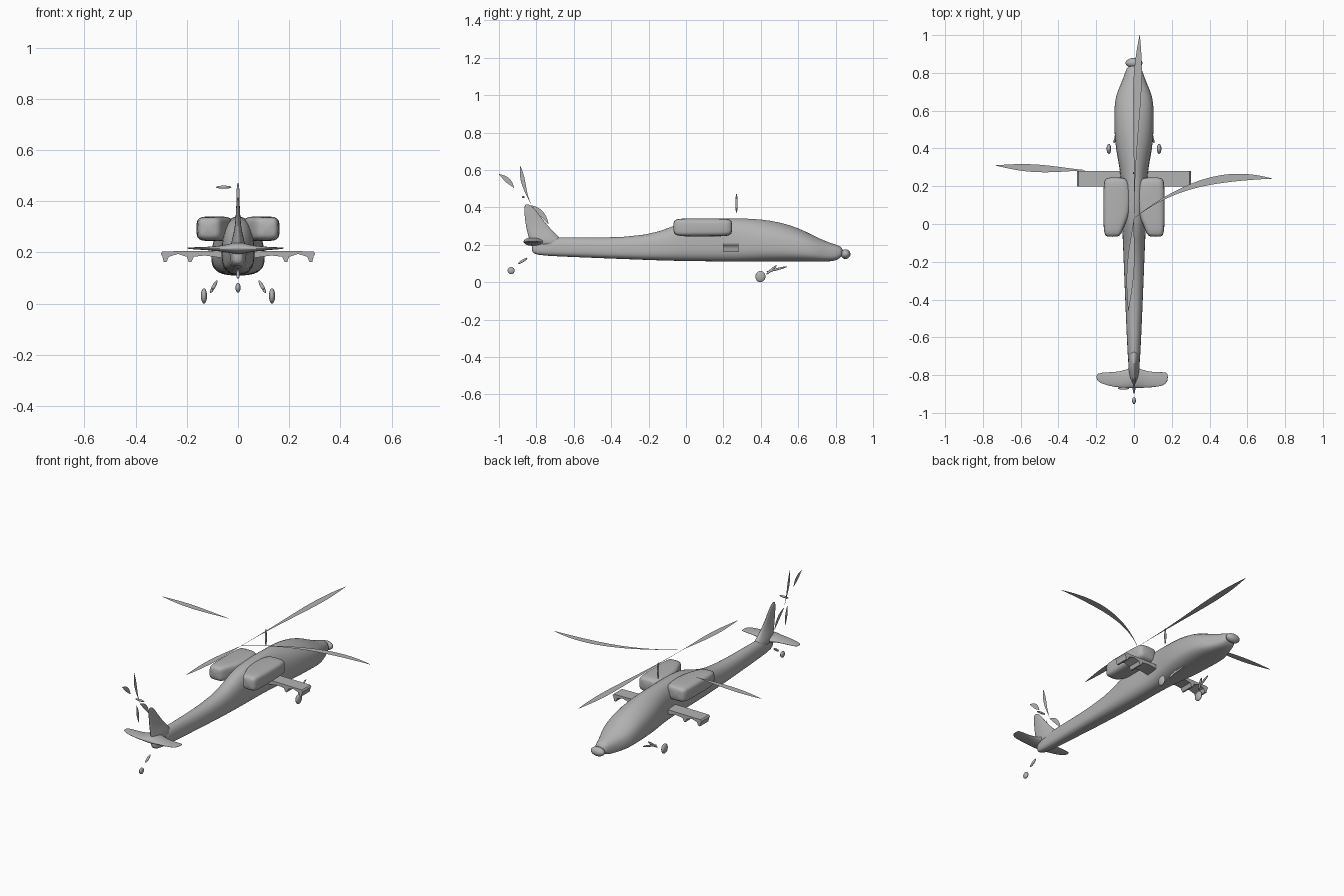
import bpy, bmesh, math
from mathutils import Vector

cube = bpy.data.objects.get("Cube")
if cube:
    bpy.data.objects.remove(cube)

grey = bpy.data.materials.new("plain grey")
grey.use_nodes = True
grey.diffuse_color = (0.45, 0.45, 0.45, 1)
grey.node_tree.nodes["Principled BSDF"].inputs["Base Color"].default_value = grey.diffuse_color


def finish(name, bm, subdiv=0, smooth=True):
    bmesh.ops.recalc_face_normals(bm, faces=bm.faces)
    mesh = bpy.data.meshes.new(name)
    bm.to_mesh(mesh)
    bm.free()
    obj = bpy.data.objects.new(name, mesh)
    bpy.context.collection.objects.link(obj)
    mesh.materials.append(grey)
    for poly in mesh.polygons:
        poly.use_smooth = smooth
    if subdiv:
        mod = obj.modifiers.new("smooth", "SUBSURF")
        mod.levels = mod.render_levels = subdiv
    return obj


def loft(name, stations, axis, power=1.0, sides=24):
    """Rings of (position, centre, half width, low, high, upper power)."""
    bm = bmesh.new()
    rings = []
    for pos, mid, half, low, high, *upper in stations:
        ring = []
        for i in range(sides):
            a = 2 * math.pi * i / sides
            c, s = math.cos(a), math.sin(a)
            p = upper[0] if upper and s > 0 else power
            u = mid + half * math.copysign(abs(c) ** p, c)
            if upper:
                # Widest line sits low on the section
                waist = low + (high - low) * 0.38
                v = waist + (high - waist if s > 0 else waist - low) * math.copysign(abs(s) ** power, s)
            else:
                v = (low + high) / 2 + (high - low) / 2 * math.copysign(abs(s) ** power, s)
            co = {"x": (pos, u, v), "y": (u, pos, v), "z": (u, v, pos)}[axis]
            ring.append(bm.verts.new(co))
        rings.append(ring)
    for r0, r1 in zip(rings, rings[1:]):
        for i in range(sides):
            j = (i + 1) % sides
            bm.faces.new((r0[i], r0[j], r1[j], r1[i]))
    bm.faces.new(rings[0])
    bm.faces.new(rings[-1])
    return finish(name, bm, 1)


def ellipsoid(name, centre, radii, direction=None):
    bm = bmesh.new()
    bmesh.ops.create_uvsphere(bm, u_segments=20, v_segments=12, radius=1)
    turn = Vector(direction).to_track_quat("Z", "Y") if direction else None
    for v in bm.verts:
        v.co = Vector(a * b for a, b in zip(v.co, radii))
        if turn:
            v.co = turn @ v.co
        v.co += Vector(centre)
    return finish(name, bm)


def strut(name, a, b, radius):
    a, b = Vector(a), Vector(b)
    ellipsoid(name, (a + b) / 2, (radius, radius, (b - a).length / 2), b - a)


def blade(name, path, half, skew, place):
    """Flat blade along a three-point curve, widest where t**skew = 0.5."""
    p0, p1, p2 = (Vector(p) for p in path)
    bm = bmesh.new()
    last, n = None, 24
    for i in range(n + 1):
        t = i / n
        c = p0 * (1 - t) ** 2 + p1 * 2 * t * (1 - t) + p2 * t * t
        d = ((p1 - p0) * (1 - t) + (p2 - p1) * t).normalized()
        off = Vector((-d.y, d.x)) * (half * math.sin(math.pi * t ** skew) + 0.001)
        pair = [bm.verts.new(place(c + off)), bm.verts.new(place(c - off))]
        if last:
            bm.faces.new((last[0], last[1], pair[1], pair[0]))
        last = pair
    finish(name, bm, 0, False)


# Fuselage with tail boom, cheeks and canopy ridge
loft("fuselage", [
    (-0.825, 0, 0.012, 0.165, 0.21, 1),
    (-0.81, 0, 0.025, 0.145, 0.225, 1),
    (-0.7, 0, 0.034, 0.138, 0.245, 1.2),
    (-0.45, 0, 0.045, 0.128, 0.235, 1),
    (-0.2, 0, 0.055, 0.118, 0.25, 1),
    (-0.08, 0, 0.06, 0.114, 0.295, 1),
    (0.02, 0, 0.065, 0.112, 0.338, 0.8),
    (0.2, 0, 0.065, 0.11, 0.342, 0.8),
    (0.3, 0, 0.077, 0.109, 0.342, 1.1),
    (0.4, 0, 0.098, 0.109, 0.338, 1.4),
    (0.5, 0, 0.106, 0.109, 0.322, 1.4),
    (0.6, 0, 0.106, 0.109, 0.292, 1.4),
    (0.68, 0, 0.1, 0.109, 0.25, 1.3),
    (0.75, 0, 0.065, 0.109, 0.217, 1),
    (0.81, 0, 0.045, 0.114, 0.198, 1),
    (0.84, 0, 0.032, 0.145, 0.185, 1)], "y", 0.75)
ellipsoid("nose_turret", (0, 0.853, 0.15), (0.045, 0.026, 0.026))

# Tail fin and stabiliser
loft("tail_fin", [
    (0.19, 0, 0.035, -0.83, -0.64),
    (0.235, 0, 0.028, -0.84, -0.67),
    (0.27, 0, 0.018, -0.85, -0.71),
    (0.31, 0, 0.011, -0.858, -0.745),
    (0.36, 0, 0.008, -0.864, -0.785),
    (0.4, 0, 0.006, -0.865, -0.815),
    (0.417, 0, 0.003, -0.86, -0.84)], "z")
loft("tail_stabiliser", [
    (-0.2, -0.81, 0.012, 0.215, 0.219),
    (-0.18, -0.815, 0.03, 0.212, 0.22),
    (-0.1, -0.825, 0.04, 0.208, 0.222),
    (-0.04, -0.82, 0.048, 0.2, 0.23),
    (0, -0.81, 0.06, 0.19, 0.245),
    (0.04, -0.82, 0.048, 0.2, 0.23),
    (0.1, -0.825, 0.04, 0.208, 0.222),
    (0.16, -0.82, 0.037, 0.212, 0.22),
    (0.18, -0.81, 0.02, 0.215, 0.219)], "x")

# Parts on both sides
for side, tag in ((1, "left"), (-1, "right")):
    loft(tag + "_engine", [
        (-0.068, side * 0.115, 0.03, 0.265, 0.325),
        (-0.055, side * 0.112, 0.046, 0.248, 0.338),
        (0.0, side * 0.105, 0.057, 0.244, 0.341),
        (0.06, side * 0.09, 0.073, 0.244, 0.341),
        (0.19, side * 0.09, 0.073, 0.244, 0.341),
        (0.235, side * 0.095, 0.062, 0.248, 0.338),
        (0.247, side * 0.1, 0.042, 0.265, 0.325)], "y", 0.5)

    # Stub wing with two pylons in its scalloped outline
    bm = bmesh.new()
    outline = [(0.04, 0.207), (0.295, 0.204), (0.302, 0.195), (0.296, 0.185), (0.29, 0.162),
               (0.28, 0.162), (0.27, 0.183), (0.235, 0.194), (0.2, 0.183), (0.192, 0.162),
               (0.183, 0.162), (0.172, 0.183), (0.13, 0.188), (0.04, 0.175)]
    face = bm.faces.new([bm.verts.new((side * x, 0.198, z)) for x, z in outline])
    new = bmesh.ops.extrude_face_region(bm, geom=[face])["geom"]
    bmesh.ops.translate(bm, vec=(0, 0.082, 0), verts=[v for v in new if isinstance(v, bmesh.types.BMVert)])
    finish(tag + "_stub_wing", bm, 0, False)

    # Main landing gear
    ellipsoid(tag + "_wheel", (side * 0.133, 0.398, 0.03), (0.012, 0.027, 0.03))
    strut(tag + "_gear_leg", (side * 0.108, 0.43, 0.042), (side * 0.082, 0.485, 0.09), 0.007)
    strut(tag + "_gear_brace", (side * 0.102, 0.43, 0.055), (side * 0.085, 0.54, 0.083), 0.006)

# Tail wheel
ellipsoid("tail_wheel", (0, -0.935, 0.062), (0.01, 0.019, 0.019))
strut("tail_wheel_leg", (0, -0.897, 0.098), (0, -0.848, 0.13), 0.007)

# Main rotor
strut("rotor_mast", (0, 0.27, 0.37), (0, 0.27, 0.472), 0.006)
for name, path, half, skew in (
        ("front", [(0, 0.03), (0.005, 0.5), (0.03, 1)], 0.021, 2.2),
        ("rear", [(0, 0.03), (-0.015, -0.15), (-0.03, -0.46)], 0.018, 1.4),
        ("left", [(0, 0.03), (0.33, 0.29), (0.73, 0.24)], 0.02, 1.8),
        ("right", [(-0.26, 0.285), (-0.5, 0.29), (-0.73, 0.31)], 0.019, 1.2)):
    blade(name + "_rotor_blade", path, half, skew, lambda p: (p.x, p.y, 0.46))

# Tail rotor
ellipsoid("tail_rotor_hub", (-0.056, -0.87, 0.455), (0.03, 0.007, 0.006))
for name, path, half, skew in (
        ("back", [(-0.92, 0.505), (-0.95, 0.55), (-1, 0.577)], 0.012, 1),
        ("upper", [(-0.83, 0.42), (-0.87, 0.5), (-0.885, 0.62)], 0.01, 1.8),
        ("front", [(-0.83, 0.41), (-0.77, 0.38), (-0.735, 0.31)], 0.012, 1),
        ("lower", [(-0.86, 0.41), (-0.85, 0.36), (-0.84, 0.3)], 0.01, 1)):
    blade(name + "_tail_blade", path, half, skew, lambda p: (-0.085, p.x, p.y))
